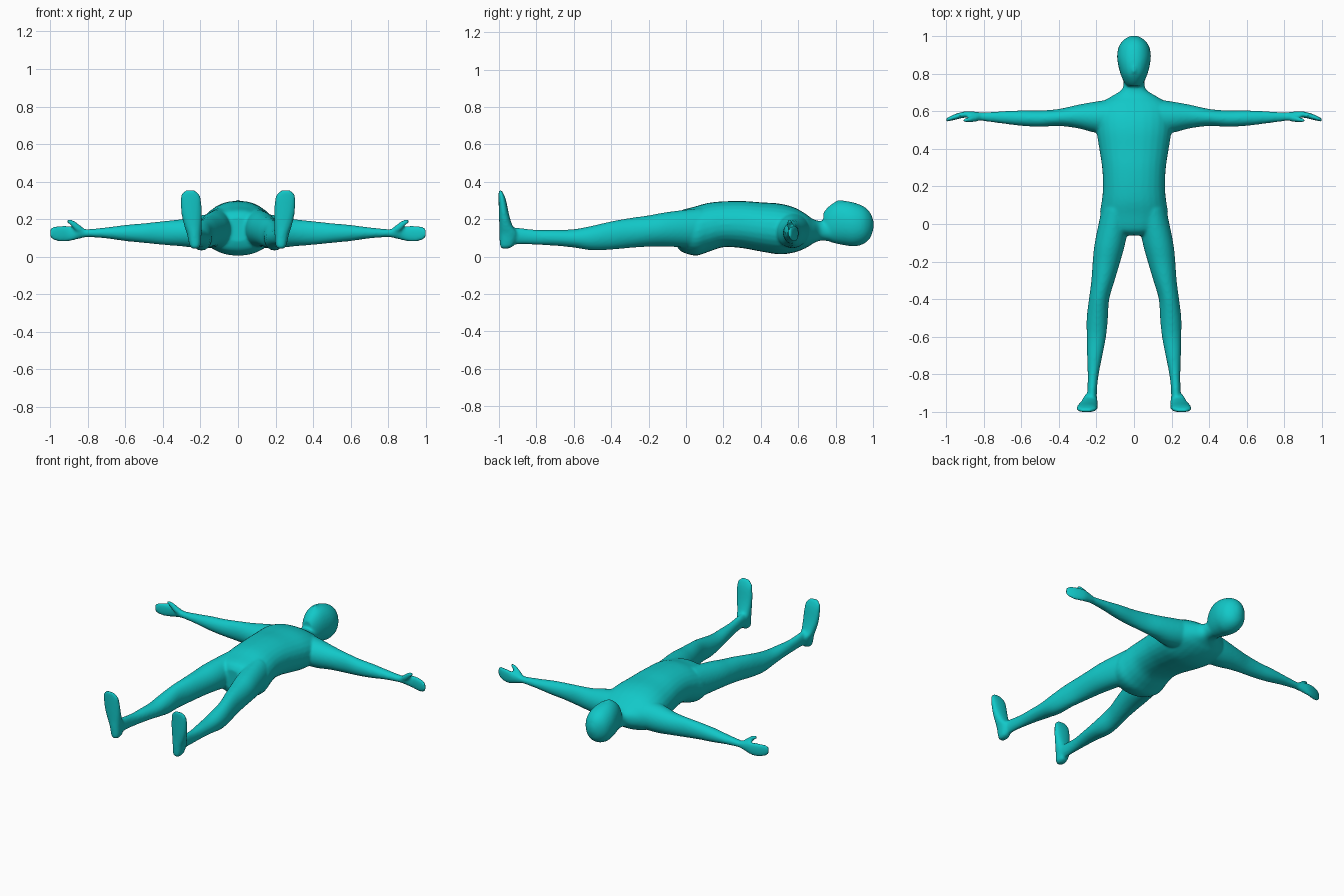
import bpy
import bmesh
import math

RING_POINTS = 28
STEPS_BETWEEN = 4

default_cube = bpy.data.objects.get("Cube")
if default_cube:
    bpy.data.objects.remove(default_cube, do_unlink=True)


def catmull(before, start, end, after, t):
    """Smoothly blend two neighbouring stations of a loft."""
    return [
        b + t * (c - a) / 2
        + t * t * (a - 2.5 * b + 2 * c - d / 2)
        + t ** 3 * (3 * b - a - 3 * c + d) / 2
        for a, b, c, d in zip(before, start, end, after)
    ]


def refine(stations):
    """Add in-between stations so that the outline flows."""
    last = len(stations) - 1
    result = []
    for i in range(last):
        before = stations[max(i - 1, 0)]
        after = stations[min(i + 2, last)]
        for step in range(STEPS_BETWEEN):
            result.append(catmull(before, stations[i], stations[i + 1],
                                  after, step / STEPS_BETWEEN))
    result.append(stations[last])
    return result


def loft(bm, stations, place, fullness=2.0):
    """Skin rounded sections: (position, low u, high u, low v, high v)."""
    rings = []
    for along, u_low, u_high, v_low, v_high in refine(stations):
        ring = []
        for k in range(RING_POINTS):
            angle = math.tau * k / RING_POINTS
            c, s = math.cos(angle), math.sin(angle)
            u = math.copysign(abs(c) ** (2 / fullness), c)
            v = math.copysign(abs(s) ** (2 / fullness), s)
            ring.append(bm.verts.new(place(
                along,
                (u_low + u_high + u * (u_high - u_low)) / 2,
                (v_low + v_high + v * (v_high - v_low)) / 2)))
        rings.append(ring)
    for ring, following in zip(rings, rings[1:]):
        for k in range(RING_POINTS):
            n = (k + 1) % RING_POINTS
            bm.faces.new((ring[k], ring[n], following[n], following[k]))
    bm.faces.new(rings[0])
    bm.faces.new(rings[-1])


def symmetric(rows):
    """Expand (position, half width, low, high) into full stations."""
    return [(p, -w, w, low, high) for p, w, low, high in rows]


# Section placement for parts running along each axis
def along_y(side):
    return lambda a, u, v: (side * u, a, v)


def along_x(side):
    return lambda a, u, v: (side * a, u, v)


def along_z(side):
    return lambda a, u, v: (side * u, v, a)


# Trunk from crotch to neck
torso = symmetric([
    (-.06, .07, .08, .21), (-.03, .15, .03, .245), (.05, .18, .005, .268),
    (.12, .172, .025, .287), (.2, .165, .05, .295), (.3, .17, .045, .297),
    (.4, .185, .027, .29), (.5, .2, .012, .283), (.58, .2, .022, .262),
    (.64, .18, .045, .228), (.68, .12, .07, .2), (.72, .062, .085, .19),
    (.78, .055, .08, .2),
])

# Head from chin to crown
head = symmetric([
    (.735, .035, .13, .235), (.76, .055, .085, .265), (.8, .072, .07, .292),
    (.85, .085, .06, .297), (.9, .09, .054, .288), (.95, .079, .068, .268),
    (.985, .05, .1, .235), (1.003, .015, .15, .19),
])

# Nose ridge
nose = symmetric([
    (.8, .008, .26, .296), (.82, .015, .26, .304), (.88, .008, .26, .292),
])

# Thigh, knee, calf and ankle
leg = [
    (.08, .01, .172, .045, .26), (-.1, .046, .209, .053, .238),
    (-.2, .073, .22, .053, .22), (-.3, .103, .227, .046, .206),
    (-.4, .132, .24, .037, .188), (-.5, .139, .252, .033, .165),
    (-.6, .149, .252, .048, .146), (-.7, .168, .25, .058, .143),
    (-.8, .188, .247, .063, .143), (-.88, .197, .248, .066, .152),
    (-.96, .198, .252, .06, .16),
]

# Foot from heel to toes
foot = [
    (.043, .215, .245, -.985, -.95), (.06, .2, .258, -.995, -.92),
    (.12, .195, .272, -.998, -.9), (.16, .194, .285, -.998, -.925),
    (.22, .193, .3, -1, -.945), (.3, .196, .307, -1.002, -.962),
    (.335, .208, .3, -1.002, -.975), (.353, .23, .28, -1.002, -.985),
]

# Shoulder to wrist
arm = [
    (.08, .47, .67, .05, .24), (.2, .485, .653, .045, .22),
    (.3, .51, .635, .055, .2), (.4, .522, .613, .063, .189),
    (.5, .518, .605, .073, .178), (.6, .523, .605, .083, .169),
    (.7, .535, .601, .097, .156), (.8, .548, .595, .104, .147),
    (.86, .556, .594, .1, .15),
]

# Flat hand with closed fingers
hand = [
    (.81, .552, .594, .104, .146), (.86, .56, .6, .092, .158),
    (.9, .567, .6, .082, .165), (.95, .556, .587, .08, .165),
    (.985, .548, .571, .09, .16), (1.003, .544, .56, .105, .145),
]

# Thumb
thumb = [
    (.82, .55, .585, .115, .15), (.86, .542, .576, .135, .182),
    (.89, .541, .567, .165, .198), (.91, .543, .56, .18, .197),
]

bm = bmesh.new()
loft(bm, torso, along_y(1), fullness=2.2)
loft(bm, head, along_y(1), fullness=2.1)
loft(bm, nose, along_y(1))
for side in (-1, 1):
    loft(bm, leg, along_y(side))
    loft(bm, foot, along_z(side), fullness=2.3)
    loft(bm, arm, along_x(side))
    loft(bm, hand, along_x(side), fullness=2.2)
    loft(bm, thumb, along_x(side))
bmesh.ops.recalc_face_normals(bm, faces=bm.faces)

mesh = bpy.data.meshes.new("body")
bm.to_mesh(mesh)
bm.free()
body = bpy.data.objects.new("body", mesh)
bpy.context.collection.objects.link(body)

# Fuse the parts into one continuous skin
fuse = body.modifiers.new("fuse_parts", "REMESH")
fuse.mode = "VOXEL"
fuse.voxel_size = .0075
fuse.use_smooth_shade = True
soften = body.modifiers.new("soften_joins", "SMOOTH")
soften.factor = .5
soften.iterations = 8

# Single skin colour
teal = bpy.data.materials.new("teal")
teal.use_nodes = True
colour = (.006, .58, .58, 1)
teal.diffuse_color = colour
teal.node_tree.nodes["Principled BSDF"].inputs["Base Color"].default_value = colour
mesh.materials.append(teal)
for polygon in mesh.polygons:
    polygon.use_smooth = True
